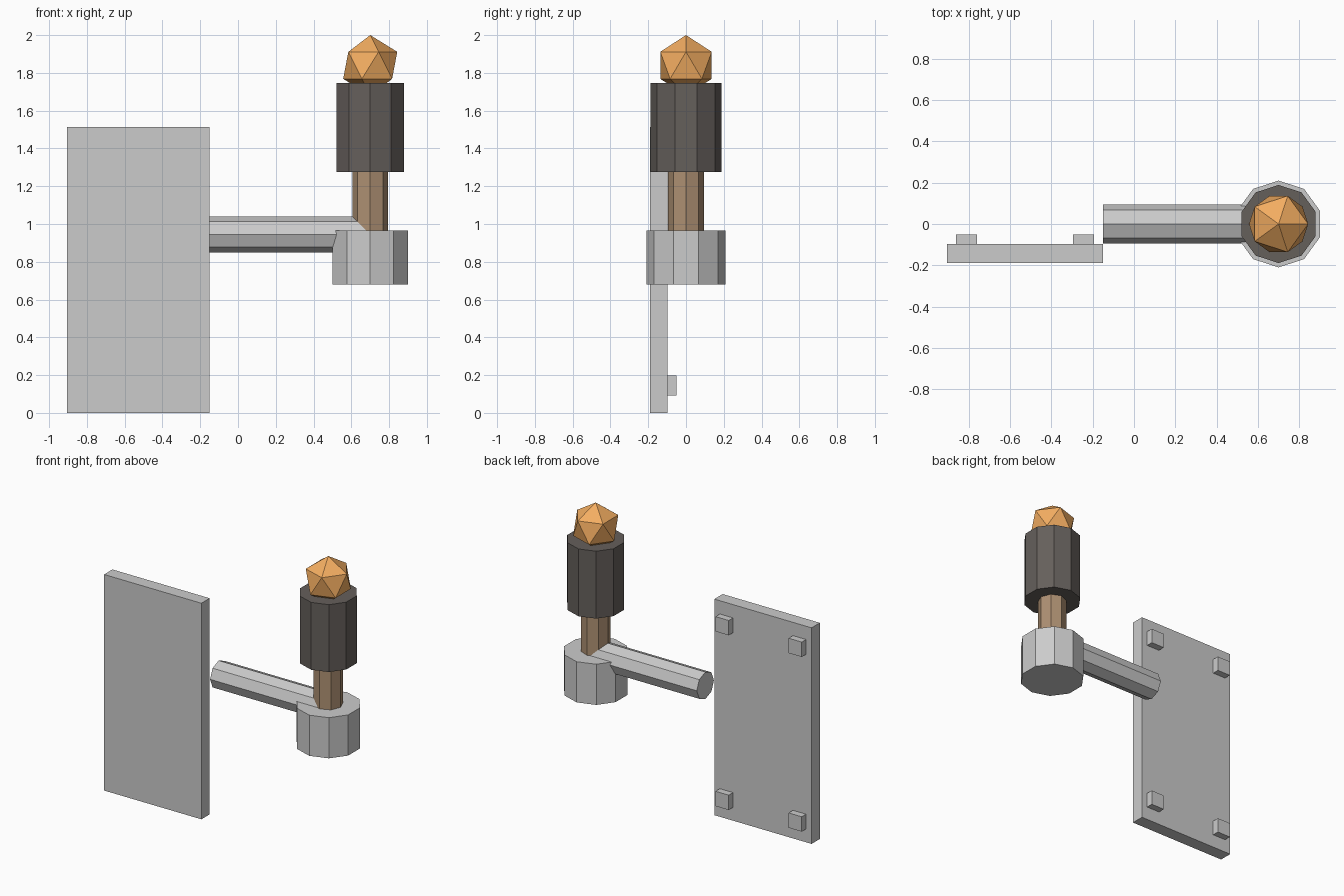
import bpy
from math import pi

if "Cube" in bpy.data.objects:
    bpy.data.objects.remove(bpy.data.objects["Cube"])


def paint(obj, name, color):
    mat = bpy.data.materials.new(name)
    mat.diffuse_color = (*color, 1)
    mat.use_nodes = True
    mat.node_tree.nodes["Principled BSDF"].inputs["Base Color"].default_value = mat.diffuse_color
    obj.data.materials.append(mat)


def box(name, x, y, z):
    center = [(a + b) / 2 for a, b in (x, y, z)]
    bpy.ops.mesh.primitive_cube_add(size=1, location=center)
    obj = bpy.context.object
    obj.name = name
    obj.scale = [b - a for a, b in (x, y, z)]
    bpy.ops.object.transform_apply(location=False, rotation=False, scale=True)
    return obj


def post(name, sides, radius, z0, z1):
    bpy.ops.mesh.primitive_cylinder_add(vertices=sides, radius=radius, depth=z1 - z0,
                                        location=(TORCH_X, 0, (z0 + z1) / 2))
    obj = bpy.context.object
    obj.name = name
    return obj


TORCH_X = 0.70
PLATE_X, PLATE_Z = -0.528, 0.757

# Flat upright plate with four corner pegs on its back
box("wall_plate", (-0.905, -0.151), (-0.19, -0.098), (0, 1.514))
for sx, side in ((-1, "left"), (1, "right")):
    for sz, level in ((-1, "lower"), (1, "upper")):
        x, z = PLATE_X + sx * 0.283, PLATE_Z + sz * 0.612
        box(f"{level}_{side}_peg", (x - 0.051, x + 0.051), (-0.1, -0.05), (z - 0.052, z + 0.052))

# Octagonal arm running sideways into the stem
bpy.ops.mesh.primitive_cylinder_add(vertices=8, radius=0.095, depth=0.85,
                                    location=(0.275, 0, 0.945), rotation=(0, pi / 2, 0))
bpy.context.object.name = "arm"

# Holder, stem, collar
post("base_holder", 10, 0.21, 0.68, 0.965)
stem = post("stem", 8, 0.095, 0.80, 1.40)
paint(stem, "wood_brown", (0.42, 0.28, 0.17))
collar = post("dark_collar", 10, 0.189, 1.275, 1.747)
paint(collar, "dark_brown", (0.13, 0.115, 0.105))

# Faceted glowing ball
bpy.ops.mesh.primitive_ico_sphere_add(subdivisions=1, radius=0.16, location=(TORCH_X, 0, 1.84))
ball = bpy.context.object
ball.name = "flame_ball"
paint(ball, "warm_orange", (0.9, 0.42, 0.12))
